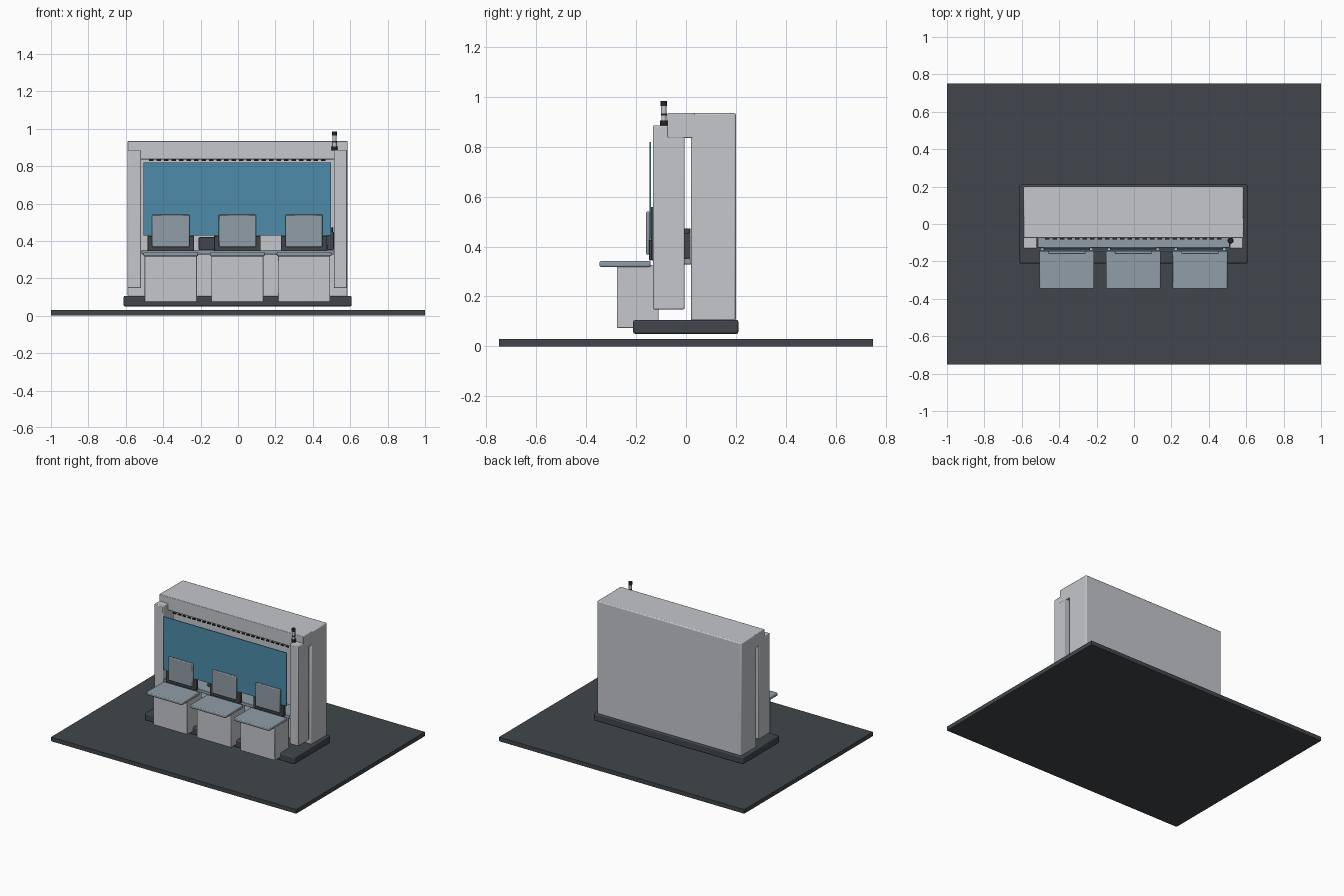
import bpy
import math

if "Cube" in bpy.data.objects:
    bpy.data.objects.remove(bpy.data.objects["Cube"])


def material(name, rgb):
    m = bpy.data.materials.new(name)
    m.diffuse_color = (*rgb, 1)
    m.use_nodes = True
    m.node_tree.nodes["Principled BSDF"].inputs["Base Color"].default_value = m.diffuse_color
    return m


LIGHT = material("light_grey", (0.56, 0.57, 0.60))
DARK = material("dark_slate", (0.052, 0.062, 0.070))
STEEL = material("blue_steel", (0.28, 0.34, 0.39))
GLASS = material("blue_glass", (0.075, 0.26, 0.40))
BLACK = material("black", (0.02, 0.02, 0.022))


def finish(ob, name, mat, bevel=0.0):
    ob.name = name
    ob.data.materials.append(mat)
    if bevel:
        b = ob.modifiers.new("bevel", 'BEVEL')
        b.width = bevel
        b.segments = 2
        bpy.ops.object.shade_smooth_by_angle()
    return ob


def box(name, x, y, z, mat, bevel=0.0):
    """Box from (min, max) ranges on each axis."""
    ranges = (x, y, z)
    bpy.ops.mesh.primitive_cube_add(size=1, location=[(a + b) / 2 for a, b in ranges])
    ob = bpy.context.object
    ob.scale = [b - a for a, b in ranges]
    bpy.ops.object.transform_apply(location=False, rotation=False, scale=True)
    return finish(ob, name, mat, bevel)


def cylinder(name, x, y, z, radius, mat, bevel=0.0):
    bpy.ops.mesh.primitive_cylinder_add(vertices=24, radius=radius, depth=z[1] - z[0],
                                        location=(x, y, (z[0] + z[1]) / 2))
    ob = bpy.context.object
    bpy.ops.object.shade_smooth_by_angle()
    return finish(ob, name, mat, bevel)


# Floor slab and machine base
box("floor_slab", (-1, 1), (-0.75, 0.75), (0, 0.03), DARK)
box("machine_base", (-0.612, 0.608), (-0.212, 0.21), (0.05, 0.106), DARK, 0.008)

# Rear cabinet, header and side columns
box("rear_cabinet", (-0.59, 0.585), (0.02, 0.2), (0.102, 0.935), LIGHT, 0.007)
box("header", (-0.59, 0.585), (-0.075, 0.035), (0.836, 0.935), LIGHT, 0.004)
for side, x in (("left", (-0.59, -0.519)), ("right", (0.513, 0.584))):
    box(side + "_column", x, (-0.132, -0.006), (0.148, 0.886), LIGHT, 0.005)

# Row of vent slots below the header
for i in range(24):
    x = -0.463 + i * 0.04
    box("vent_slot", (x - 0.012, x + 0.012), (-0.083, -0.073), (0.826, 0.835), BLACK)

# Protective front window
box("front_window", (-0.505, 0.498), (-0.146, -0.140), (0.428, 0.82), GLASS)

# Inner work deck with carriage and end motor
box("work_deck", (-0.515, 0.511), (-0.127, 0.02), (0.328, 0.352), STEEL, 0.003)
box("carriage", (-0.21, -0.122), (-0.06, 0.018), (0.352, 0.42), DARK, 0.004)
box("end_motor", (0.475, 0.512), (-0.02, 0.019), (0.352, 0.452), DARK, 0.004)
cylinder("motor_cap", 0.494, 0.004, (0.452, 0.472), 0.014, DARK)

# Three operator stations
for cx in (-0.359, -0.003, 0.353):
    box("station_bin", (cx - 0.14, cx + 0.14), (-0.277, -0.11), (0.074, 0.326), LIGHT, 0.004)
    box("station_tray", (cx - 0.146, cx + 0.146), (-0.347, -0.142), (0.318, 0.342), STEEL, 0.006)
    box("screen_bracket", (cx - 0.124, cx + 0.124), (-0.140, -0.126), (0.345, 0.558), DARK, 0.003)
    box("bracket_foot", (cx - 0.124, cx + 0.124), (-0.148, -0.138), (0.345, 0.426), DARK, 0.002)
    box("screen", (cx - 0.1, cx + 0.1), (-0.16, -0.144), (0.368, 0.54), STEEL, 0.005)

# Signal tower on the right column
for name, z, r, mat in (("tower_foot", (0.884, 0.905), 0.016, BLACK),
                        ("tower_lower_lamp", (0.905, 0.926), 0.010, LIGHT),
                        ("tower_ring", (0.926, 0.934), 0.012, BLACK),
                        ("tower_upper_lamp", (0.934, 0.963), 0.011, LIGHT),
                        ("tower_cap", (0.963, 0.984), 0.013, BLACK)):
    cylinder(name, 0.516, -0.089, z, r, mat)
